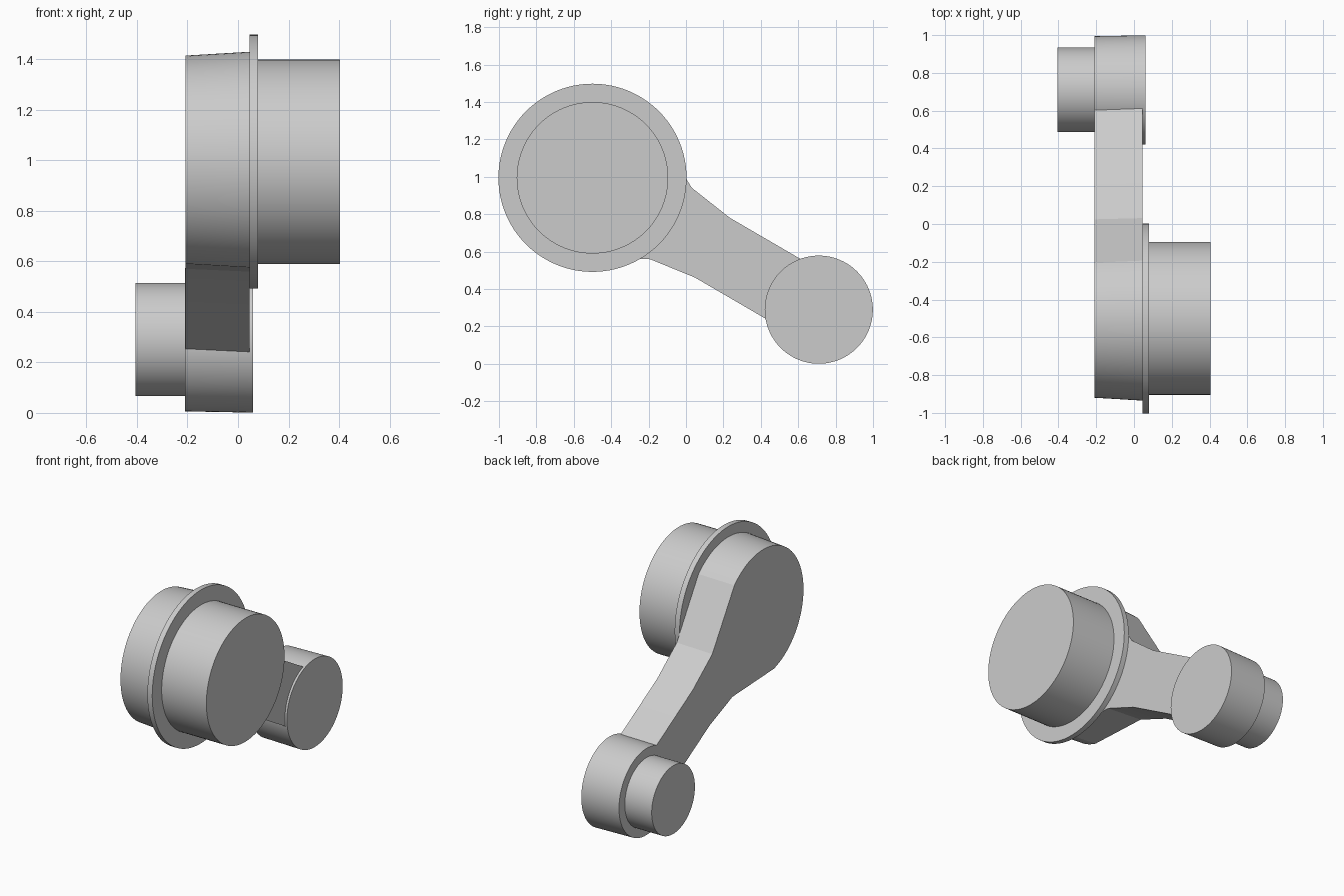
import bpy, bmesh, math

cube = bpy.data.objects.get("Cube")
if cube:
    bpy.data.objects.remove(cube)

grey = bpy.data.materials.new("plain_grey")
grey.use_nodes = True
colour = (0.6, 0.6, 0.6, 1)
grey.diffuse_color = colour
grey.node_tree.nodes["Principled BSDF"].inputs["Base Color"].default_value = colour

BIG = (-0.5, 0.995)      # y, z of the large end
SMALL = (0.71, 0.29)     # y, z of the small end
LENGTH = math.dist(BIG, SMALL)
ANGLE = math.atan2(SMALL[1] - BIG[1], SMALL[0] - BIG[0])


def loft(name, rings):
    """Join matching (x, outline) rings into a closed solid."""
    bm = bmesh.new()
    loops = [[bm.verts.new((x, y, z)) for y, z in pts] for x, pts in rings]
    n = len(loops[0])
    for a, b in zip(loops, loops[1:]):
        for i in range(n):
            j = (i + 1) % n
            bm.faces.new((a[i], a[j], b[j], b[i]))
    bm.faces.new(loops[0])
    bm.faces.new(loops[-1])
    bmesh.ops.recalc_face_normals(bm, faces=bm.faces)
    mesh = bpy.data.meshes.new(name)
    bm.to_mesh(mesh)
    bm.free()
    mesh.materials.append(grey)
    obj = bpy.data.objects.new(name, mesh)
    bpy.context.collection.objects.link(obj)
    bpy.ops.object.select_all(action='DESELECT')
    obj.select_set(True)
    bpy.context.view_layer.objects.active = obj
    bpy.ops.object.shade_smooth_by_angle(angle=math.radians(12))


def circle(centre, r, n=96):
    return [(centre[0] + r * math.cos(math.tau * i / n),
             centre[1] + r * math.sin(math.tau * i / n)) for i in range(n)]


def disc(name, centre, x0, x1, r0, r1=None):
    loft(name, [(x0, circle(centre, r0)), (x1, circle(centre, r1 or r0))])


def arm_outline(r, shoulder, neck):
    """Round head, sloping shoulders and a straight neck along the arm axis."""
    start, n = math.radians(75.5), 60
    sweep = math.tau - 2 * start
    head = [(r * math.cos(start + sweep * i / n), r * math.sin(start + sweep * i / n))
            for i in range(n + 1)]
    side = [(0.486, shoulder), (0.742, neck), (LENGTH, neck)]
    pts = head + [(u, -v) for u, v in side] + side[::-1]
    c, s = math.cos(ANGLE), math.sin(ANGLE)
    return [(BIG[0] + u * c - v * s, BIG[1] + u * s + v * c) for u, v in pts]


# Crank arm, slightly drafted towards -x
loft("crank_arm", [(-0.208, arm_outline(0.42, 0.208, 0.173)),
                   (0.045, arm_outline(0.435, 0.221, 0.185))])

# Large end
disc("large_flange", BIG, 0.045, 0.08, 0.503)
disc("large_journal", BIG, 0.08, 0.404, 0.405)

# Small end
disc("small_boss", SMALL, -0.21, 0.06, 0.284, 0.289)
disc("small_pin", SMALL, -0.405, -0.21, 0.224)
